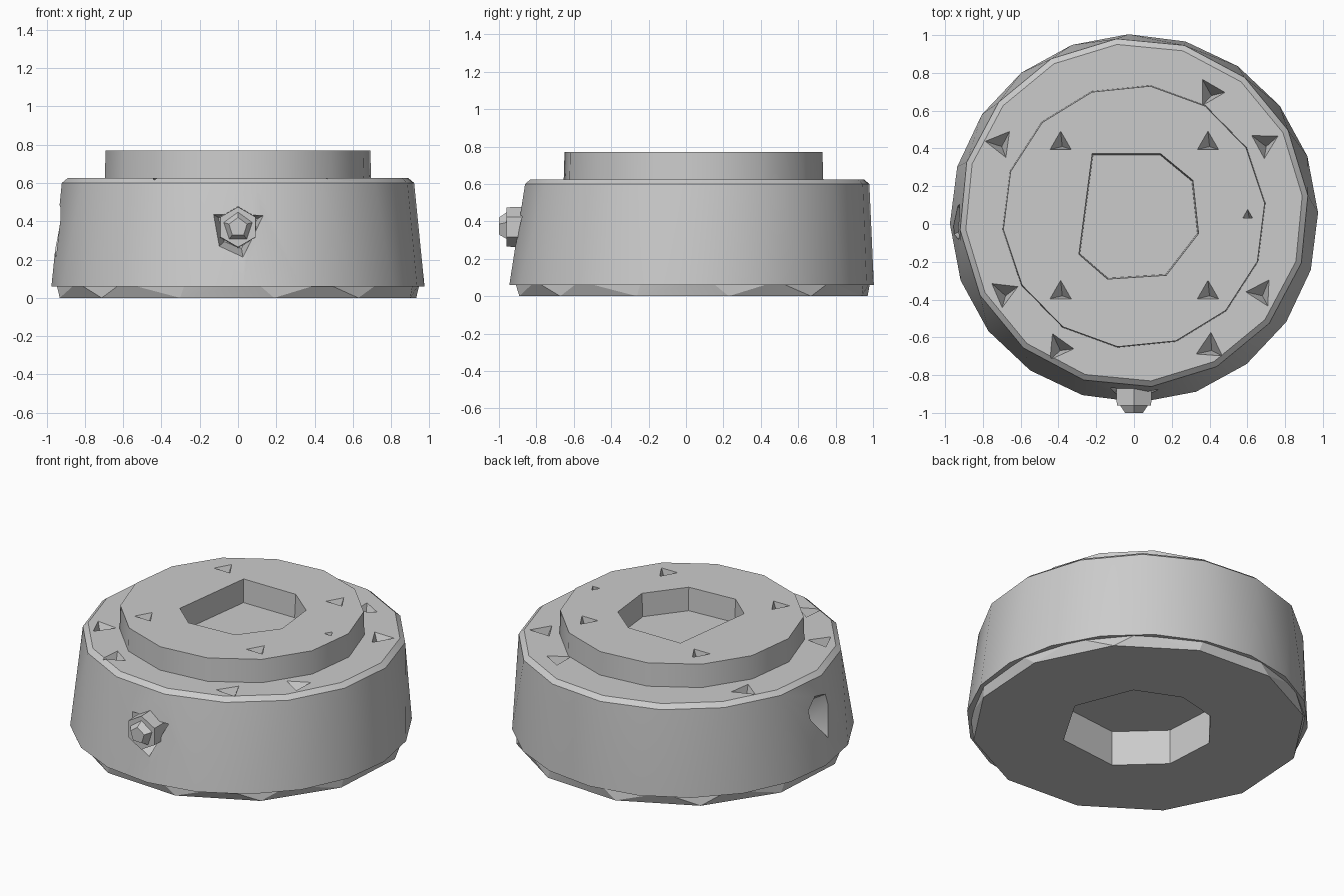
import bpy, bmesh
from math import cos, sin, pi, radians
from mathutils import Vector

cube = bpy.data.objects.get("Cube")
if cube:
    bpy.data.objects.remove(cube)

grey = bpy.data.materials.new("plain grey")
grey.use_nodes = True
colour = (0.6, 0.6, 0.6, 1)
grey.diffuse_color = colour
grey.node_tree.nodes["Principled BSDF"].inputs["Base Color"].default_value = colour


def ring(sides, radius, z, turn=0.0, cx=0.0, cy=0.0):
    """Regular polygon of points in a horizontal plane."""
    return [Vector((cx + radius * cos(turn + 2 * pi * i / sides),
                    cy + radius * sin(turn + 2 * pi * i / sides), z))
            for i in range(sides)]


def front_ring(sides, radius, y, z):
    """Regular polygon of points facing the front."""
    return [Vector((p.x, y, z + p.y)) for p in ring(sides, radius, 0, pi / 2)]


def solid(name, points):
    """Convex solid around the points."""
    bm = bmesh.new()
    for p in points:
        bm.verts.new(p)
    bmesh.ops.convex_hull(bm, input=bm.verts)
    bmesh.ops.dissolve_limit(bm, angle_limit=radians(0.5), verts=bm.verts, edges=bm.edges)
    bmesh.ops.recalc_face_normals(bm, faces=bm.faces)
    mesh = bpy.data.meshes.new(name)
    bm.to_mesh(mesh)
    bm.free()
    mesh.materials.append(grey)
    obj = bpy.data.objects.new(name, mesh)
    bpy.context.scene.collection.objects.link(obj)
    return obj


def cut(obj, cutters):
    """Subtract each cutter and bake the result."""
    for cutter in cutters:
        mod = obj.modifiers.new("cut", 'BOOLEAN')
        mod.operation = 'DIFFERENCE'
        mod.solver = 'EXACT'
        mod.object = cutter
        bpy.context.view_layer.update()
        graph = bpy.context.evaluated_depsgraph_get()
        mesh = bpy.data.meshes.new_from_object(obj.evaluated_get(graph))
        obj.modifiers.clear()
        obj.data = mesh
    for cutter in set(cutters):
        cutter.hide_render = True


def finish(obj, angle):
    obj.data.shade_smooth()
    obj.data.set_sharp_from_angle(angle=radians(angle))


def bolt_hole(x, y, z, size=0.075, turn=pi / 2):
    """Three-sided tapering pit."""
    return solid("bolt_hole_cutter", ring(3, size * 1.2, z + 0.02, turn, x, y)
                 + [Vector((x + 0.01, y - 0.02, z - 0.1))])


# Main stacked drum
base = solid("base_plate", ring(12, 0.95, 0, 0.2, 0, 0.04)
             + ring(16, 0.955, 0.08, 0.1, 0, 0.035))
body = solid("drum_body", ring(20, 0.975, 0.06, 0.03, 0, 0.03)
             + ring(16, 0.925, 0.6, 0.1, 0, 0.06)
             + ring(16, 0.895, 0.625, 0.1, 0, 0.06))
step = solid("upper_step", ring(14, 0.7, 0.6, 0.1, 0, 0.04)
             + ring(14, 0.695, 0.77, 0.1, 0, 0.04))

# Centre pocket through the upper step
top_outline = [(-.22, .37), (.14, .37), (.31, .23), (.34, -.05),
               (.17, -.27), (-.14, -.29), (-.29, -.16)]
top_pocket = solid("top_pocket_cutter",
                   [Vector((x * s, y * s, z)) for x, y in top_outline
                    for s, z in ((1.01, 0.8), (0.97, 0.5))])

# Eight-sided pocket underneath
corners = (162, 205, 249, 303, 356, 407, 446, 481)
bottom_pocket = solid("bottom_pocket_cutter",
                      [Vector((0.44 * cos(radians(a)), 0.03 + 0.44 * sin(radians(a)), z))
                       for a in corners for z in (-0.1, 0.22)])

# Bolt pits on the upper step and on the ledge around it
step_holes = [bolt_hole(x, y, 0.77, 0.065) for x in (-0.39, 0.39) for y in (-0.36, 0.43)]
step_holes.append(bolt_hole(0.6, 0.05, 0.77, 0.03))
ledge_spots = [(.4, .7), (.69, .43), (.67, -.36), (.4, -.65),
               (-.4, -.65), (-.69, -.36), (-.71, .43)]
ledge_holes = [bolt_hole(x, y, 0.625, 0.08, 0.5 * i) for i, (x, y) in enumerate(ledge_spots)]

# Recesses in the front and right walls
front_outline = [(-.17, .46), (.17, .45), (.03, .19), (-.12, .25)]
front_recess = solid("front_recess_cutter",
                     [Vector((x, -0.98, z)) for x, z in front_outline]
                     + [Vector((x * 0.6, -0.8, 0.36 + (z - 0.36) * 0.6))
                        for x, z in front_outline])
side_outline = [(.04, .55), (-.16, .5), (-.08, .16), (.17, .42)]
side_recess = solid("side_recess_cutter",
                    [Vector((-1.0, y, z)) for y, z in side_outline]
                    + [Vector((-0.85, 0.04, 0.44)), Vector((-0.85, 0.0, 0.3))])

cut(base, [bottom_pocket])
cut(body, [bottom_pocket, front_recess, side_recess] + ledge_holes)
cut(step, [top_pocket] + step_holes)

# Nozzle standing out of the front recess
nozzle = solid("front_nozzle", front_ring(6, 0.11, -0.78, 0.37)
               + front_ring(6, 0.105, -0.96, 0.37))
tip = solid("nozzle_tip", front_ring(5, 0.085, -0.95, 0.37)
            + front_ring(5, 0.05, -1.0, 0.37))

for part, angle in ((base, 15), (body, 28), (step, 28), (nozzle, 20), (tip, 20)):
    finish(part, angle)

# Cutters are no longer needed
for obj in list(bpy.data.objects):
    if obj.name.split(".")[0].endswith("_cutter"):
        bpy.data.objects.remove(obj)
